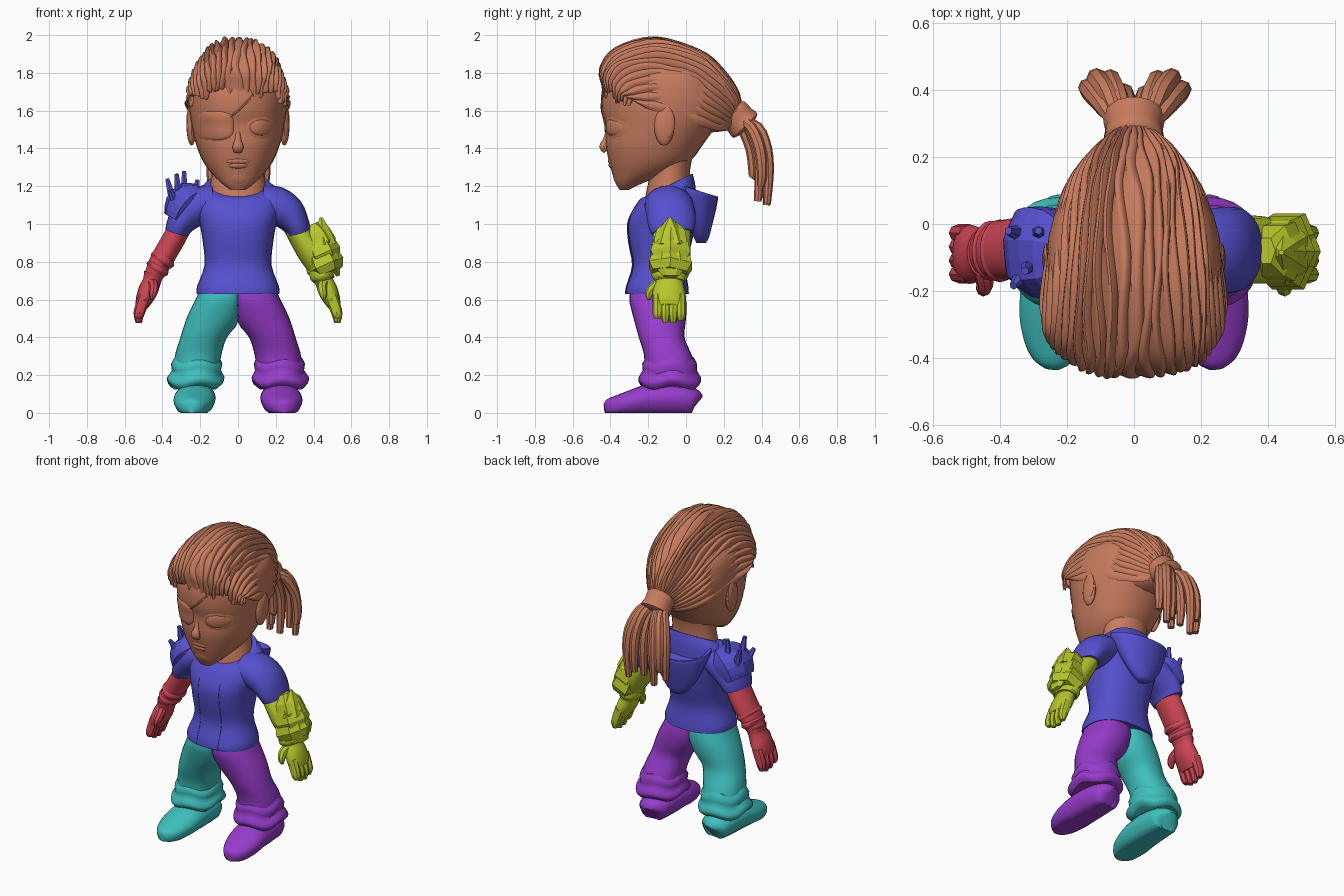
import bpy, bmesh, math, random
from mathutils import Vector

random.seed(4)


def material(name, rgb):
    m = bpy.data.materials.new(name)
    lin = [((c / 255 + 0.055) / 1.055) ** 2.4 for c in rgb]
    m.diffuse_color = (*lin, 1)
    return m


SKIN = material("copper_brown", (200, 124, 94))
BLUE = material("indigo_blue", (86, 80, 206))
RED = material("crimson", (206, 70, 84))
LIME = material("lime_yellow", (184, 200, 44))
TEAL = material("teal", (62, 192, 190))
PURPLE = material("violet", (152, 60, 204))


def build(name, rings, mat, closed=True, caps=True, flat=False, angle=40):
    """Skin a list of equally long point rings into one object."""
    bm = bmesh.new()
    rows = [[bm.verts.new(p) for p in r] for r in rings]
    n = len(rows[0])
    for a, b in zip(rows, rows[1:]):
        for i in range(n if closed else n - 1):
            j = (i + 1) % n
            bm.faces.new((a[i], a[j], b[j], b[i]))
    if caps and closed:
        bm.faces.new(rows[0])
        bm.faces.new(rows[-1])
    bmesh.ops.recalc_face_normals(bm, faces=bm.faces)
    me = bpy.data.meshes.new(name)
    bm.to_mesh(me)
    bm.free()
    me.materials.append(mat)
    if flat:
        me.shade_flat()
    else:
        me.shade_smooth()
        me.set_sharp_from_angle(angle=math.radians(angle))
    ob = bpy.data.objects.new(name, me)
    bpy.context.collection.objects.link(ob)
    return ob


def curve(keys, steps):
    """Catmull-Rom interpolation through tuples."""
    k = [keys[0]] + list(keys) + [keys[-1]]
    out = []
    for i in range(1, len(k) - 2):
        for s in range(steps):
            t = s / steps
            out.append(tuple(0.5 * (2 * b + (c - a) * t + (2 * a - 5 * b + 4 * c - d) * t * t
                                    + (3 * b - a - 3 * c + d) * t ** 3)
                             for a, b, c, d in zip(*k[i - 1:i + 3])))
    return out + [tuple(keys[-1])]


def power(v, e):
    return math.copysign(abs(v) ** e, v)


def level(z, x0, x1, yf, yb, tilt=0, n=28, e=0.9):
    """Horizontal rounded ring; tilt raises the back and lowers the front."""
    ring = []
    for i in range(n):
        a = 2 * math.pi * i / n
        c, s = power(math.cos(a), e), power(math.sin(a), e)
        ring.append(((x0 + x1) / 2 + c * (x1 - x0) / 2, (yf + yb) / 2 + s * (yb - yf) / 2, z + tilt * s))
    return ring


def tube(name, keys, mat, ref=(0, 1, 0), n=14, steps=3, flat=False, jag=0):
    """Tube through (x, y, z, radius along ref, radius across)."""
    pts = curve(keys, steps) if steps > 1 else keys
    rings = []
    for i, p in enumerate(pts):
        t = (Vector(pts[min(i + 1, len(pts) - 1)][:3]) - Vector(pts[max(i - 1, 0)][:3])).normalized()
        u = Vector(ref) - t * t.dot(Vector(ref))
        u.normalize()
        v = t.cross(u)
        ring = []
        for k in range(n):
            a = 2 * math.pi * k / n
            w = 1 + (jag if k % 2 else -jag)
            ring.append(Vector(p[:3]) + (u * math.cos(a) * p[3] + v * math.sin(a) * p[4]) * w)
        rings.append(ring)
    return build(name, rings, mat, flat=flat)


def ball(name, center, radii, mat, n=16):
    rings = []
    for i in range(n // 2 + 1):
        a = math.pi * min(max(i / (n // 2), 0.02), 0.98)
        r = math.sin(a)
        rings.append([(center[0] + radii[0] * r * math.cos(b), center[1] + radii[1] * r * math.sin(b),
                       center[2] + radii[2] * math.cos(a)) for b in [2 * math.pi * k / n for k in range(n)]])
    return build(name, rings, mat)


# Head: z, half width, front y, back y
HEAD = curve([(1.18, .04, -.352, -.305), (1.22, .092, -.374, -.22), (1.28, .15, -.394, -.06), (1.34, .19, -.41, .03),
              (1.42, .222, -.425, .09), (1.52, .247, -.426, .16), (1.60, .258, -.447, .20), (1.70, .26, -.447, .20),
              (1.80, .235, -.41, .15), (1.90, .13, -.30, .02)], 4)
build("head", [level(z, -w, w, f, b, e=.92) for z, w, f, b in HEAD], SKIN)


def face_y(x, z):
    for p, q in zip(HEAD, HEAD[1:]):
        if p[0] <= z <= q[0]:
            t = (z - p[0]) / (q[0] - p[0])
            w, f, b = [p[i] + (q[i] - p[i]) * t for i in (1, 2, 3)]
            c = (f + b) / 2
            return c - (c - f) * (1 - min(abs(x) / w, 1) ** (2 / .92)) ** (.92 / 2)


def face_pad(name, cx, cz, rx, rz, bulge, e=1.0):
    rings = []
    for rho in (1, .93, .8, .55, .3, .05):
        ring = []
        for k in range(24):
            a = 2 * math.pi * k / 24
            x, z = cx + rx * rho * power(math.cos(a), e), cz + rz * rho * power(math.sin(a), e)
            ring.append((x, face_y(x, z) + .003 - bulge * math.sqrt(1 - rho * rho), z))
        rings.append(ring)
    build(name, rings, SKIN)


# Face details
face_pad("eyelids", .125, 1.51, .085, .058, .008)
face_pad("eye", .125, 1.51, .066, .043, .020)
face_pad("eye_patch", -.125, 1.52, .105, .078, .020, .7)
face_pad("upper_lip", 0, 1.331, .07, .013, .008)
face_pad("lower_lip", 0, 1.308, .055, .014, .010)
face_pad("chin_pad", 0, 1.235, .05, .03, .005)
tube("patch_strap", [(x, face_y(x, z) + .002, z, .006, .006) for x, z in
                     ((-.04, 1.57), (0, 1.60), (.05, 1.65), (.10, 1.71))], SKIN, (0, 0, 1), 6)
tube("nose", [(0, -.415, 1.50, .012, .01), (0, -.425, 1.45, .016, .014), (0, -.436, 1.41, .029, .024),
              (0, -.422, 1.385, .024, .016)], SKIN, (1, 0, 0), 10)
for s in (-1, 1):
    ball("ear", (s * .246, -.115, 1.52), (.027, .054, .105), SKIN)
    ball("ear_rim", (s * .261, -.10, 1.535), (.012, .042, .085), SKIN, 12)

# Neck
tube("neck", [(0, -.095, 1.08, .155, .13), (0, -.09, 1.17, .15, .12), (0, -.085, 1.28, .14, .105),
              (0, -.08, 1.42, .15, .13)], SKIN, (1, 0, 0), 24)

# Hair: arches sweeping from the hairline to the tie (base y, base z, half width, apex y, apex z)
ARCH = curve([(-.29, 1.66, .266, -.444, 1.715), (-.24, 1.63, .28, -.462, 1.82), (-.19, 1.605, .28, -.38, 1.935),
              (-.12, 1.585, .268, -.16, 1.995), (-.02, 1.555, .245, .08, 1.928), (.07, 1.52, .21, .205, 1.82),
              (.16, 1.495, .14, .275, 1.715), (.22, 1.495, .075, .30, 1.63)], 4)
STRANDS, SUB = 27, 5
jit = [random.uniform(-.035, .025) for _ in range(STRANDS)]
rows = []
for r, (cy, cz, w, ay, az) in enumerate([ARCH[0]] + ARCH):
    row = []
    for i in range(STRANDS * SUB + 1):
        k, f = min(i // SUB, STRANDS - 1), (i % SUB) / SUB
        a = math.pi * i / (STRANDS * SUB)
        a += (.035 * math.sin(r * .4 + k * .9) + .02 * math.sin(r * .9 + k * 2.1)) * math.sin(a)
        bump = math.sin(math.pi * f)
        g = 1.005 - .06 * (1 - bump ** .7) + jit[k] * .6 * bump
        if r == 0:
            g = .91
        drop = jit[k] - .02 * bump if r <= 1 else 0
        c, sn = power(math.cos(a), .85), power(max(math.sin(a), 0), .85)
        row.append((w * c * g, cy + (ay - cy) * sn * g, min(cz + (az - cz) * sn * g + drop, 2)))
    rows.append(row)
build("swept_hair", rows, SKIN, closed=False, angle=50)

# Ponytail root, tie and hanging locks
tube("ponytail_root", [(0, .06, 1.55, .19, .07), (0, .16, 1.56, .13, .075), (0, .25, 1.575, .08, .075)], SKIN, (1, 0, 0))
tube("hair_tie", [(0, .235, 1.60, .065, .07), (0, .25, 1.585, .09, .09), (0, .285, 1.55, .085, .088),
                  (0, .315, 1.52, .092, .092), (0, .325, 1.51, .05, .05)], SKIN, (1, 0, 0), 18, 2)
LOCKS = [(-.135, .405, 1.14), (-.11, .435, 1.20), (-.07, .432, 1.10), (-.03, .39, 1.16), (.035, .385, 1.12),
         (.07, .43, 1.15), (.11, .435, 1.11), (.14, .40, 1.2), (0, .355, 1.24)]
for x, y, z in LOCKS:
    tube("ponytail_lock", [(x * .3, .29, 1.55, .024, .024), (x * .65, y - .055, 1.51, .03, .03),
                           (x * .95, y - .01, 1.40, .031, .031), (x * 1.02, y + .003, 1.27, .029, .027),
                           (x, y - .005, z, .02, .02)], SKIN, (1, 0, 0), 8)

# Shirt: z, half width, front y, back y, tilt
SHIRT = curve([(.63, .218, -.322, .015, 0), (.67, .217, -.318, .012, 0), (.78, .178, -.286, 0, 0),
               (.90, .186, -.306, .03, 0), (1.0, .203, -.312, .05, 0), (1.08, .225, -.285, .055, .01),
               (1.165, .218, -.245, .05, .035), (1.205, .168, -.218, .035, .062)], 3)
build("shirt", [level(z, -w, w, f, b, t, e=.85) for z, w, f, b, t in SHIRT], BLUE)
for s in (-1, 1):
    seam = []
    for z, w, f, b, t in SHIRT[:-7]:
        c = (f + b) / 2
        seam.append((s * .075, c + (f - c) * (1 - (.075 / w) ** (2 / .85)) ** (.85 / 2), z, .002, .002))
    tube("shirt_seam", seam, BLUE, (1, 0, 0), 6, 1)
    tube("sleeve", [(s * .12, -.095, 1.115, .12, .09), (s * .20, -.09, 1.098, .13, .102), (s * .265, -.08, 1.055, .13, .094),
                    (s * .308, -.075, .995, .125, .072), (s * .323, -.072, .955, .112, .064)], BLUE, n=20)

# Hood hanging on the back
hood = [(.90, .035, .055, .105, 0), (.93, .075, .04, .122, 0), (1.0, .125, .01, .14, 0), (1.08, .16, -.04, .158, -.01),
        (1.15, .185, -.09, .168, -.025), (1.185, .188, -.10, .168, -.04), (1.18, .165, -.08, .145, -.04),
        (1.13, .13, -.04, .12, -.02)]
build("hood", [level(z, -w, w, f, b, t, e=1) for z, w, f, b, t in curve(hood, 2)], BLUE, angle=60)

# Torn shoulder pad with spikes
tube("shoulder_pad", [(-.20, -.08, 1.175, .08, .04), (-.25, -.08, 1.145, .13, .085), (-.30, -.078, 1.09, .135, .092),
                      (-.33, -.075, 1.03, .12, .066)], BLUE, n=14, steps=2, flat=True, jag=.04)
for x, y, tx, ty, tz in ((-.34, -.03, -.375, -.02, 1.24), (-.31, -.12, -.325, -.14, 1.265),
                         (-.285, -.03, -.285, -.02, 1.28), (-.23, -.09, -.215, -.09, 1.235), (-.33, -.15, -.36, -.185, 1.18)):
    tube("shoulder_spike", [(x, y, 1.11, .028, .028), (tx, ty, tz, .012, .012)], BLUE, n=6, steps=1)


def hand(s, mat, word):
    tube(word + "_palm", [(s * .445, -.085, .74, .075, .055), (s * .455, -.085, .70, .07, .048),
                          (s * .475, -.09, .65, .085, .052), (s * .497, -.09, .60, .088, .045),
                          (s * .510, -.09, .565, .078, .034)], mat, n=16)
    for i in range(4):
        y = -.15 + i * .041
        end = (.50, .48, .476, .49)[i]
        tube(word + "_finger", [(s * .492, y, .62, .027, .034), (s * .514, y, .56, .027, .032),
                                (s * .525, y, .52, .026, .028), (s * .525, y, end, .016, .016)], mat, n=8)
    tube(word + "_thumb", [(s * .455, -.13, .69, .03, .03), (s * .445, -.175, .66, .026, .028),
                           (s * .45, -.195, .63, .022, .022), (s * .455, -.195, .60, .01, .01)], mat, (1, 0, 0), 8)


# Bare arm with rolled wrist band
hand(-1, RED, "right")
tube("right_arm", [(-.30, -.075, 1.0, .09, .06), (-.335, -.075, .93, .092, .062), (-.375, -.075, .86, .09, .062),
                   (-.415, -.08, .79, .085, .06), (-.45, -.085, .72, .07, .05)], RED, n=18)
for x, z, r in ((-.40, .81, .064), (-.427, .765, .06)):
    tube("wrist_band", [(x + .014, -.08, z + .025, r + .015, r - .012), (x, -.08, z, r + .03, r + .006),
                        (x - .014, -.08, z - .022, r + .014, r - .014)], RED, n=18)

# Armoured arm with layered angular plates
hand(1, LIME, "left")
tube("left_arm", [(.29, -.075, 1.0, .095, .058), (.335, -.075, .93, .10, .066), (.39, -.078, .85, .10, .075),
                  (.435, -.08, .76, .085, .06), (.46, -.085, .70, .08, .055)], LIME, n=16)
for x, z, r in ((.42, .94, .09), (.43, .885, .107), (.44, .825, .115)):
    tube("arm_plate", [(x - .025, -.08, z + .06, r * .45, r * .3), (x - .005, -.08, z + .015, r * .9, r * .75),
                       (x + .022, -.082, z - .045, r * 1.06, r * .85), (x + .04, -.085, z - .085, r * .85, r * .66)],
         LIME, n=12, steps=1, flat=True, jag=.07)
tube("elbow_point", [(.455, -.085, .89, .10, .075), (.447, -.085, .97, .06, .045), (.44, -.085, 1.035, .008, .008)],
     LIME, n=6, steps=1, flat=True)
tube("elbow_flap", [(.475, -.08, .87, .085, .045), (.505, -.08, .80, .10, .042), (.53, -.08, .725, .045, .012)],
     LIME, n=6, steps=1, flat=True)
tube("glove_cuff", [(.43, -.085, .765, .085, .06), (.445, -.085, .725, .098, .066), (.452, -.085, .70, .08, .052)], LIME, n=14)

# Legs: z, inner x, outer x, front y, back y
LEG = [(.68, -.05, .19, -.29, -.02), (.60, -.05, .225, -.30, 0), (.54, -.04, .255, -.288, .003), (.48, -.008, .28, -.272, -.002),
       (.40, .058, .305, -.25, -.008), (.32, .085, .33, -.225, .025), (.265, .095, .338, -.22, .045)]
CUFF = [(.285, .10, .335, -.21, .04), (.25, .083, .355, -.232, .058), (.215, .09, .35, -.23, .058),
        (.18, .072, .375, -.25, .078), (.155, .08, .372, -.25, .078), (.135, .108, .352, -.23, .06)]
SHOE = [(.22, .056, .055, .035, .045), (.222, .035, .066, .085, .066), (.225, -.06, .08, .104, .08),
        (.228, -.19, .077, .11, .077), (.235, -.28, .062, .107, .062), (.240, -.36, .047, .086, .047),
        (.243, -.41, .038, .056, .036), (.245, -.432, .034, .022, .016)]
for s, mat, side in ((-1, TEAL, "right"), (1, PURPLE, "left")):
    leg = build(side + "_trouser_leg", [level(z, s * a, s * b, f, k) for z, a, b, f, k in curve(LEG, 3)], mat)
    for v in leg.data.vertices:  # flat seam where the halves meet
        v.co.x = s * max(s * v.co.x, 0)
    folds = []
    for z, a, b, f, k in curve(CUFF, 2):
        ring = level(z, s * a, s * b, f, k)
        folds.append([(x, y, h + .012 * math.sin(4 * math.atan2(y + .09, x - s * .22) + 1)) for x, y, h in ring])
    build(side + "_trouser_cuff", folds, mat)
    shoe = tube(side + "_shoe", [(s * x, y, z, a, b) for x, y, z, a, b in SHOE], mat, (1, 0, 0), 20)
    for v in shoe.data.vertices:  # flatten the sole
        v.co.z = max(v.co.z if v.co.z > .05 else v.co.z * 1.6 - .03, 0)
